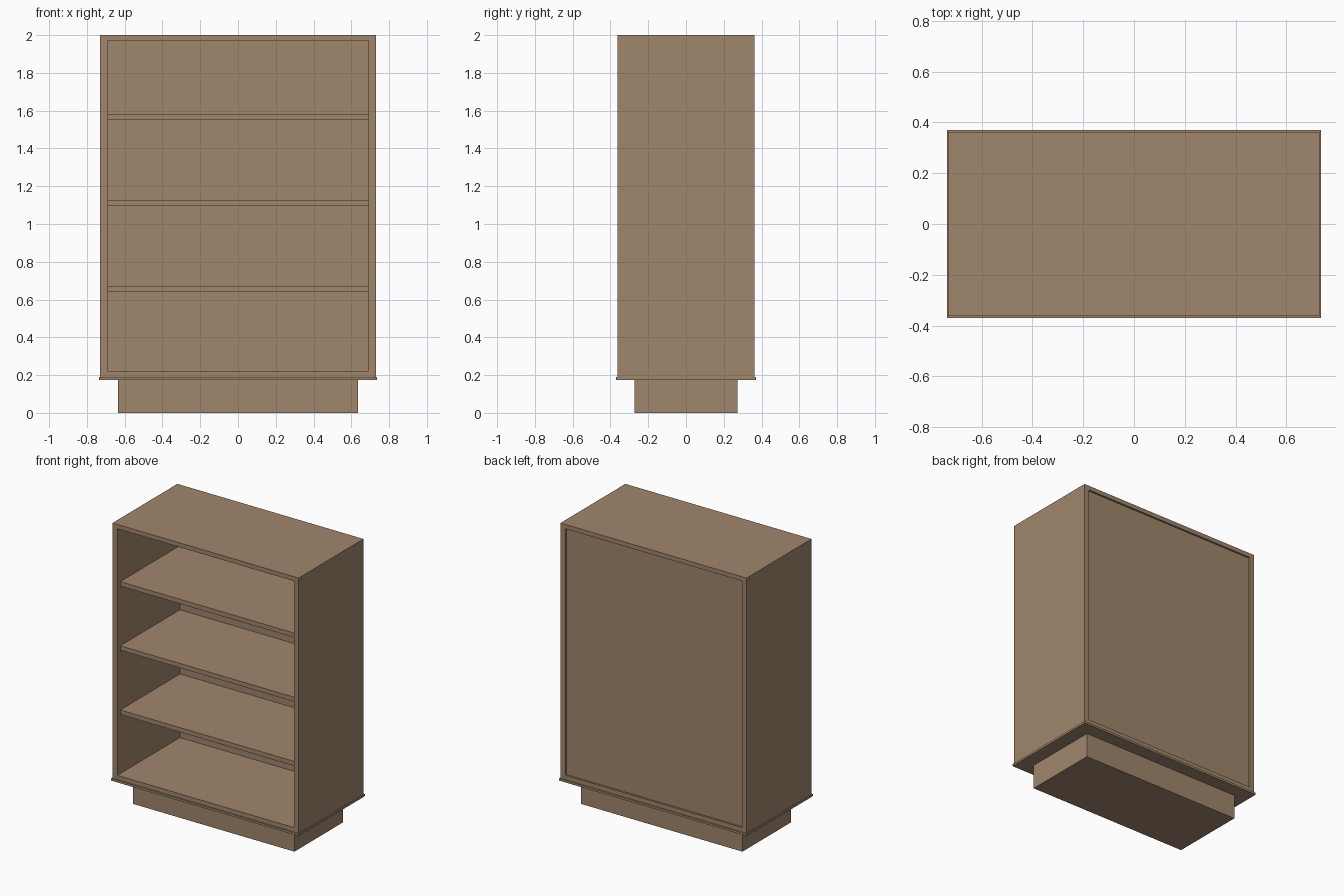
import bpy
import bmesh
from mathutils import Vector

old = bpy.data.objects.get("Cube")
if old:
    bpy.data.objects.remove(old, do_unlink=True)

# Single wood colour
wood = bpy.data.materials.new("light_brown_wood")
wood.use_nodes = True
COLOUR = (0.352, 0.238, 0.153, 1)
wood.diffuse_color = COLOUR
wood.node_tree.nodes["Principled BSDF"].inputs["Base Color"].default_value = COLOUR


def add_object(name, bm):
    bmesh.ops.recalc_face_normals(bm, faces=bm.faces)
    mesh = bpy.data.meshes.new(name)
    bm.to_mesh(mesh)
    bm.free()
    mesh.materials.append(wood)
    obj = bpy.data.objects.new(name, mesh)
    bpy.context.collection.objects.link(obj)
    return obj


def box(name, half_width, y0, y1, z0, z1):
    bm = bmesh.new()
    bmesh.ops.create_cube(bm, size=1)
    bmesh.ops.scale(bm, vec=(2 * half_width, y1 - y0, z1 - z0), verts=bm.verts)
    bmesh.ops.translate(bm, vec=(0, (y0 + y1) / 2, (z0 + z1) / 2), verts=bm.verts)
    return add_object(name, bm)


def frame(name, outer, inner, y0, y1):
    """Open rectangular tube along y; outer and inner are (half_width, z0, z1)."""
    bm = bmesh.new()
    loops = []
    for half, z0, z1 in (outer, inner):
        corners = [(-half, z0), (half, z0), (half, z1), (-half, z1)]
        loops.append([bm.verts.new((x, y0, z)) for x, z in corners])
    out, inn = loops
    for i in range(4):
        j = (i + 1) % 4
        bm.faces.new((out[i], out[j], inn[j], inn[i]))
    geo = bmesh.ops.extrude_face_region(bm, geom=bm.faces[:])["geom"]
    moved = [v for v in geo if isinstance(v, bmesh.types.BMVert)]
    bmesh.ops.translate(bm, vec=Vector((0, y1 - y0, 0)), verts=moved)
    return add_object(name, bm)


DEPTH = 0.363      # half depth of the case
INNER = 0.692      # half width of the opening
BACK = 0.338       # inner face of the back panel

# Plinth and the thin moulding above it
box("plinth", 0.634, -0.273, 0.273, 0, 0.175)
box("base_moulding", 0.736, -0.371, 0.371, 0.175, 0.19)

# Outer case with a recessed back panel
frame("case", (0.73, 0.19, 2.0), (INNER, 0.221, 1.969), -DEPTH, DEPTH)
box("back_panel", INNER, BACK, BACK + 0.012, 0.221, 1.969)

# Shelves, set back a little from the front
for i, name in enumerate(("lower_shelf", "middle_shelf", "upper_shelf")):
    z = 0.64 + 0.455 * i
    box(name, INNER, -DEPTH + 0.033, BACK, z, z + 0.032)
